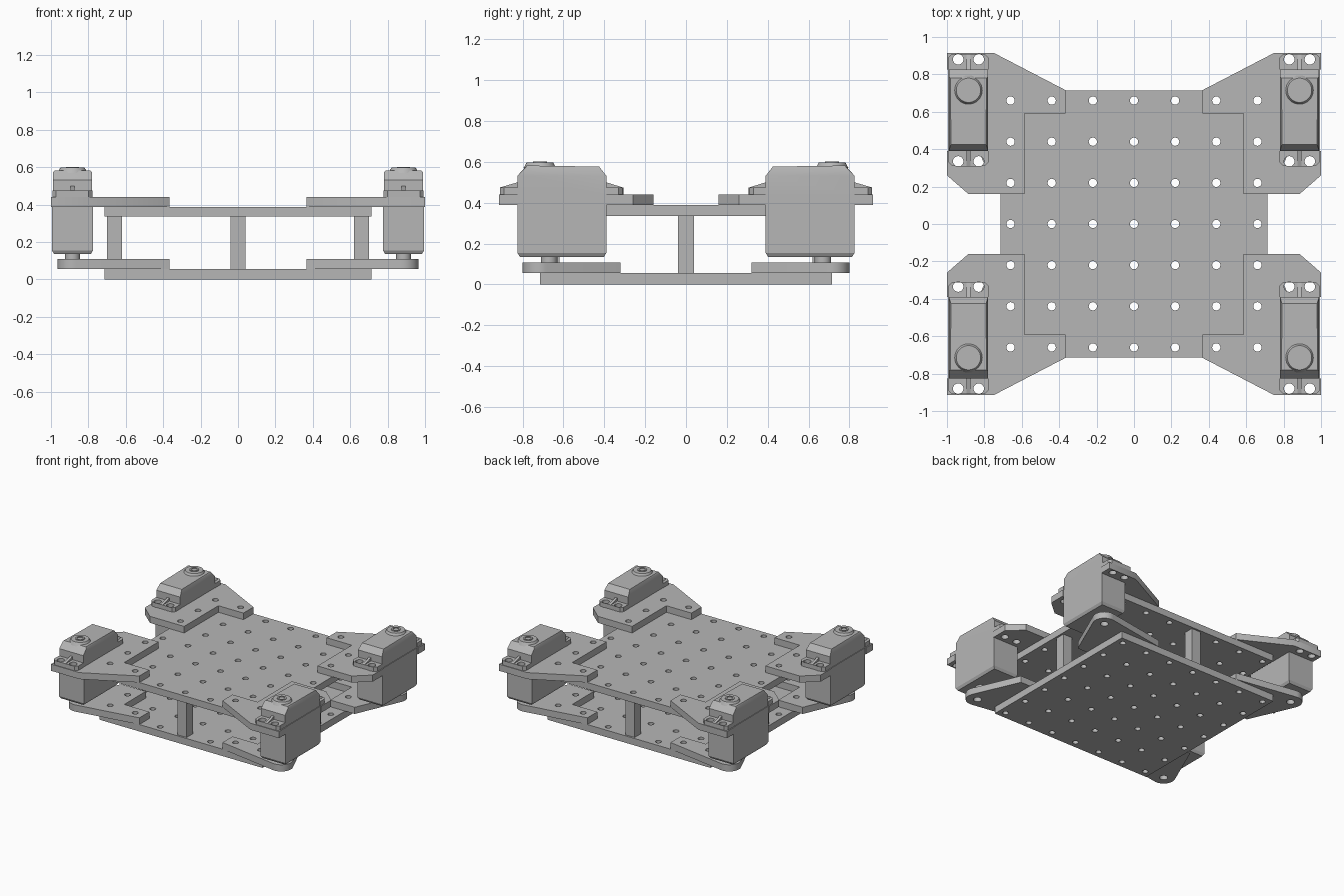
import bpy, bmesh, math
from mathutils import Matrix

cube = bpy.data.objects.get("Cube")
if cube:
    bpy.data.objects.remove(cube, do_unlink=True)

grey = bpy.data.materials.new("plain_grey")
grey.use_nodes = True
colour = (0.47, 0.47, 0.47, 1)
grey.diffuse_color = colour
grey.node_tree.nodes["Principled BSDF"].inputs["Base Color"].default_value = colour


def finish(name, bm):
    """Turn a bmesh into a named object with clean normals and sharp edges."""
    bmesh.ops.remove_doubles(bm, verts=bm.verts, dist=0.0001)
    bmesh.ops.recalc_face_normals(bm, faces=bm.faces)
    mesh = bpy.data.meshes.new(name)
    bm.to_mesh(mesh)
    bm.free()
    mesh.materials.append(grey)
    mesh.shade_smooth()
    mesh.set_sharp_from_angle(angle=math.radians(30))
    obj = bpy.data.objects.new(name, mesh)
    bpy.context.collection.objects.link(obj)
    return obj


def circle(x, y, r, n=20):
    return [(x + r * math.cos(2 * math.pi * i / n),
             y + r * math.sin(2 * math.pi * i / n)) for i in range(n)]


def plate(name, outline, holes, z0, z1):
    """Flat sheet with round holes, holes given as (x, y, radius)."""
    curve = bpy.data.curves.new(name, 'CURVE')
    curve.dimensions = '2D'
    curve.fill_mode = 'BOTH'
    curve.extrude = (z1 - z0) / 2
    for loop in [outline] + [circle(*h) for h in holes]:
        spline = curve.splines.new('POLY')
        spline.points.add(len(loop) - 1)
        for point, (x, y) in zip(spline.points, loop):
            point.co = (x, y, 0, 1)
        spline.use_cyclic_u = True
    temp = bpy.data.objects.new(name + "_outline", curve)
    bpy.context.collection.objects.link(temp)
    graph = bpy.context.evaluated_depsgraph_get()
    mesh = bpy.data.meshes.new_from_object(temp.evaluated_get(graph))
    bm = bmesh.new()
    bm.from_mesh(mesh)
    bpy.data.objects.remove(temp, do_unlink=True)
    bpy.data.curves.remove(curve)
    bpy.data.meshes.remove(mesh)
    bmesh.ops.translate(bm, verts=bm.verts, vec=(0, 0, (z0 + z1) / 2))
    return finish(name, bm)


def hull(name, points):
    """Convex solid around points."""
    bm = bmesh.new()
    for p in points:
        bm.verts.new(p)
    bmesh.ops.convex_hull(bm, input=bm.verts)
    bmesh.ops.dissolve_limit(bm, angle_limit=0.01, verts=bm.verts, edges=bm.edges)
    return finish(name, bm)


def rect(x, y, hx, hy):
    return [(x - hx, y - hy), (x + hx, y - hy), (x + hx, y + hy), (x - hx, y + hy)]


# Main plates with a square grid of holes
PITCH, HOLE, HALF = 0.22, 0.022, 0.715
grid = [(i * PITCH, j * PITCH, HOLE) for i in range(-3, 4) for j in range(-3, 4)]
plate("bottom_plate", rect(0, 0, HALF, HALF), grid, 0, 0.055)
plate("top_plate", rect(0, 0, HALF, HALF), grid, 0.335, 0.388)

# Spacer posts at the middle of each edge
for side, x, y in (("left", 0.66, 0), ("right", -0.66, 0), ("back", 0, 0.66), ("front", 0, -0.66)):
    plate(side + "_post", rect(x, y, 0.04, 0.04), [(x, y, HOLE)], 0.055, 0.335)

AXIS = 0.885            # servo centre line
INNER, OUTER = 0.39, 0.825   # servo case ends
SHAFT = 0.715

# Corner outlines, drawn for the back left corner
upper = [(0.365, 0.715), (0.75, 0.915), (1, 0.915), (1, OUTER), (0.775, OUTER),
         (0.775, INNER), (1, INNER), (1, 0.26), (0.885, 0.16), (0.585, 0.16),
         (0.585, 0.59), (0.365, 0.59)]
tip = [(0.88 + 0.085 * math.cos(math.radians(a)), 0.715 + 0.085 * math.sin(math.radians(a)))
       for a in range(-20, 101, 10)]
lower = [(0.365, 0.59), (0.585, 0.59), (0.585, 0.32), (0.8, 0.32)] + tip + [(0.365, 0.715)]
bolts = [(AXIS + s * 0.055, y, 0.028) for s in (-1, 1) for y in (0.335, 0.88)]
shared = [(0.44, 0.66, HOLE), (0.66, 0.66, HOLE), (0.66, 0.44, HOLE)]


def lug_outline(root, end):
    """Servo ear with clipped outer corners."""
    clip = 0.02 if end > root else -0.02
    return [(AXIS - 0.107, root), (AXIS + 0.107, root), (AXIS + 0.107, end - clip),
            (AXIS + 0.087, end), (AXIS - 0.087, end), (AXIS - 0.107, end - clip)]


for sx, xname in ((1, "left"), (-1, "right")):
    for sy, yname in ((1, "back"), (-1, "front")):
        label = yname + "_" + xname + "_"

        def flip(points):
            return [(p[0] * sx, p[1] * sy, *p[2:]) for p in points]

        # Upper and lower leg brackets
        plate(label + "upper_bracket", flip(upper),
              flip(shared + [(0.66, 0.22, HOLE)] + bolts), 0.388, 0.44)
        plate(label + "lower_bracket", flip(lower),
              flip(shared + [(0.88, SHAFT, 0.03)]), 0.055, 0.108)

        # Servo case with a softened base, and its narrower bevelled lid
        case, lid = [], []
        for s in (-1, 1):
            for y, inward in ((INNER, 0.012), (OUTER, -0.012)):
                case += [(AXIS + s * 0.11, y, 0.155), (AXIS + s * 0.11, y, 0.44),
                         (AXIS + s * 0.098, y + inward, 0.135)]
                lid += [(AXIS + s * 0.105, y, 0.44), (AXIS + s * 0.105, y, 0.532)]
            lid += [(AXIS + s * 0.104, 0.785, 0.572), (AXIS + s * 0.094, 0.425, 0.577),
                    (AXIS + s * 0.096, 0.78, 0.582)]
        hull(label + "servo_case", flip(case))
        hull(label + "servo_lid", flip(lid))

        # Mounting ears, each with a sloped rib
        for part, root, end in (("outer", OUTER, 0.91), ("inner", INNER, 0.31)):
            holes = [b for b in bolts if min(root, end) < b[1] < max(root, end)]
            plate(label + part + "_ear", flip(lug_outline(root, end)), flip(holes), 0.44, 0.475)
            rib = [(AXIS + s * 0.01, y, z) for s in (-1, 1)
                   for y, z in ((root, 0.46), (root, 0.5), (end, 0.475), (end, 0.46))]
            hull(label + part + "_ear_rib", flip(rib))

        # Output cap, screw ring and lower pivot
        for part, y, r0, r1, z0, z1 in (("output_cap", SHAFT, 0.08, 0.065, 0.57, 0.597),
                                        ("pivot_boss", 0.67, 0.04, 0.04, 0.108, 0.14)):
            bm = bmesh.new()
            bmesh.ops.create_cone(bm, cap_ends=True, segments=32, radius1=r0, radius2=r1,
                                  depth=z1 - z0,
                                  matrix=Matrix.Translation((AXIS * sx, y * sy, (z0 + z1) / 2)))
            finish(label + part, bm)
        plate(label + "screw_ring", circle(AXIS * sx, SHAFT * sy, 0.034, 24),
              [(AXIS * sx, SHAFT * sy, 0.022)], 0.595, 0.602)
